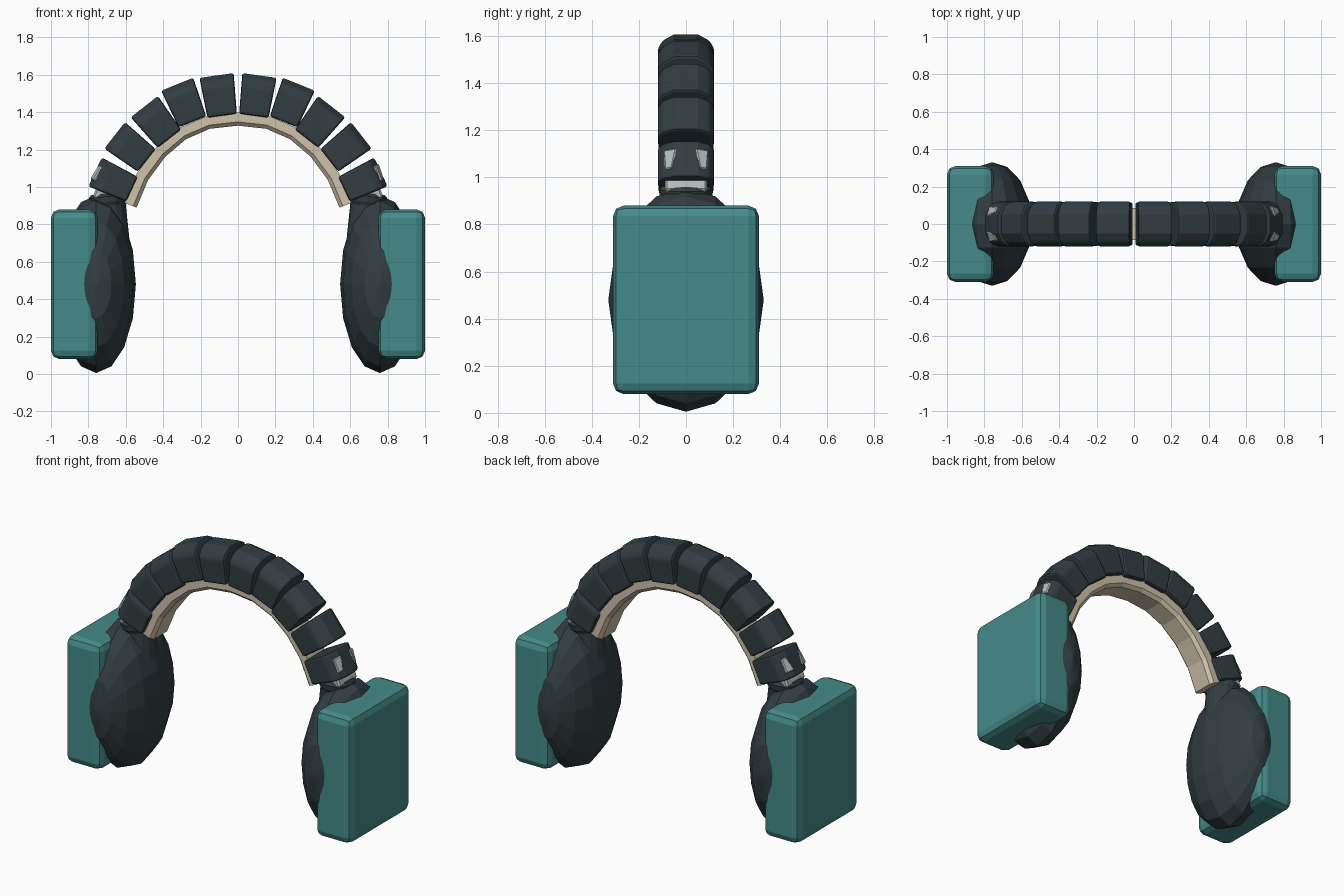
import bpy, bmesh
from math import sin, cos, radians
from mathutils import Vector, Matrix

if "Cube" in bpy.data.objects:
    bpy.data.objects.remove(bpy.data.objects["Cube"])


def material(name, rgb):
    m = bpy.data.materials.new(name)
    m.diffuse_color = (*rgb, 1)
    m.use_nodes = True
    m.node_tree.nodes["Principled BSDF"].inputs["Base Color"].default_value = m.diffuse_color
    return m


TEAL = material("teal", (0.058, 0.26, 0.25))
DARK = material("dark", (0.032, 0.047, 0.053))
CREAM = material("cream", (0.62, 0.54, 0.40))
METAL = material("metal", (0.45, 0.50, 0.49))


def finish(bm, name, mat, matrix=Matrix(), bevel=0, segments=1):
    bmesh.ops.recalc_face_normals(bm, faces=bm.faces[:])
    me = bpy.data.meshes.new(name)
    bm.to_mesh(me)
    bm.free()
    me.materials.append(mat)
    ob = bpy.data.objects.new(name, me)
    bpy.context.collection.objects.link(ob)
    ob.matrix_world = matrix
    if bevel:
        b = ob.modifiers.new("bevel", "BEVEL")
        b.width, b.segments, b.limit_method = bevel, segments, "ANGLE"
    return ob


def loft(rings):
    """Skin closed rings of points and cap both ends."""
    bm = bmesh.new()
    vs = [[bm.verts.new(p) for p in ring] for ring in rings]
    n = len(vs[0])
    for a, b in zip(vs, vs[1:]):
        for i in range(n):
            bm.faces.new((a[i], a[(i + 1) % n], b[(i + 1) % n], b[i]))
    bm.faces.new(vs[0])
    bm.faces.new(vs[-1])
    return bm


def box(size):
    bm = bmesh.new()
    bmesh.ops.create_cube(bm, size=1)
    bmesh.ops.scale(bm, vec=size, verts=bm.verts)
    return bm


def place(x, y, z, tilt=0):
    return Matrix.Translation((x, y, z)) @ Matrix.Rotation(radians(tilt), 4, "Y")


# Half of the band: centre x, centre z, tilt, length
HALF = [(0.10, 1.49, 8, 0.185), (0.285, 1.45, 22, 0.185), (0.435, 1.345, 38, 0.185),
        (0.575, 1.21, 52, 0.18), (0.667, 1.035, 65, 0.17)]
# Band cross-section (y, height)
SECTION = [(-0.115, -0.11), (0.115, -0.11), (0.12, 0.045), (0.10, 0.08), (0.05, 0.107),
           (-0.05, 0.107), (-0.10, 0.08), (-0.12, 0.045)]

for side, s in (("right", 1), ("left", -1)):
    # ear cup housing
    finish(box((0.25, 0.62, 0.80)), side + "_cup_housing", TEAL,
           place(s * 0.875, 0, 0.48), 0.045, 2)

    # ear cushion
    bm = bmesh.new()
    bmesh.ops.create_uvsphere(bm, u_segments=16, v_segments=8, radius=1,
                              matrix=Matrix.Rotation(radians(90), 4, "X"))
    bmesh.ops.scale(bm, vec=(0.212, 0.33, 0.475), verts=bm.verts)
    finish(bm, side + "_ear_cushion", DARK, place(s * 0.758, 0, 0.48))

    # collar joining cushion and band
    prof = [(-0.24, 0.10), (-0.05, 0.10), (-0.03, 0.112), (0.0, 0.115), (0.015, 0.10)]
    rings = [[(r * 0.9 * cos(radians(22.5 * k)), r * sin(radians(22.5 * k)), z)
              for k in range(16)] for z, r in prof]
    finish(loft(rings), side + "_collar", DARK, place(s * 0.695, 0, 0.95, s * 6))

    # metal slider under the last link
    finish(box((0.10, 0.18, 0.12)), side + "_slider", METAL,
           place(s * 0.71, 0, 0.98, -s * 22), 0.01)

    # band links, tapered towards the inside
    for i, (x, z, tilt, length) in enumerate(HALF):
        rings = [[(e * length / 2 * (0.93 + 0.65 * h), y, h) for y, h in SECTION]
                 for e in (-1, 1)]
        finish(loft(rings), f"{side}_band_link_{i + 1}", DARK,
               place(s * x, 0, z, s * tilt), 0.012, 2)

    # metal studs on the outer chamfers of the last link
    x, z, tilt, _ = HALF[-1]
    for y in (-1, 1):
        rings = [[(-0.045, y * 0.035, 0.07), (-0.045, y * 0.09, 0.07),
                  (-0.045, y * 0.098, 0.098), (-0.045, y * 0.04, 0.117)],
                 [(0.045, y * 0.055, 0.07), (0.045, y * 0.085, 0.07),
                  (0.045, y * 0.09, 0.09), (0.045, y * 0.06, 0.107)]]
        finish(loft(rings), side + ("_back_stud" if y > 0 else "_front_stud"), METAL,
               place(s * x, 0, z, s * tilt), 0.006)

# padded liner following the inside of the band
path = []
inner = [(x - sin(radians(t)) * 0.105, z - cos(radians(t)) * 0.105, t) for x, z, t, _ in HALF]
for a, b in zip(inner, inner[1:]):
    path.append(tuple((p + q) / 2 for p, q in zip(a, b)))
path.append((0.598, 0.912, 68))
path = [(-x, z, -t) for x, z, t in reversed(path)] + [(0, 1.388, 0)] + path
PAD = [(-0.085, 0.01), (0.085, 0.01), (0.085, -0.04), (0.065, -0.06),
       (-0.065, -0.06), (-0.085, -0.04)]
rings = [[(x + h * sin(radians(t)), y, z + h * cos(radians(t))) for y, h in PAD]
         for x, z, t in path]
finish(loft(rings), "band_liner", CREAM)
